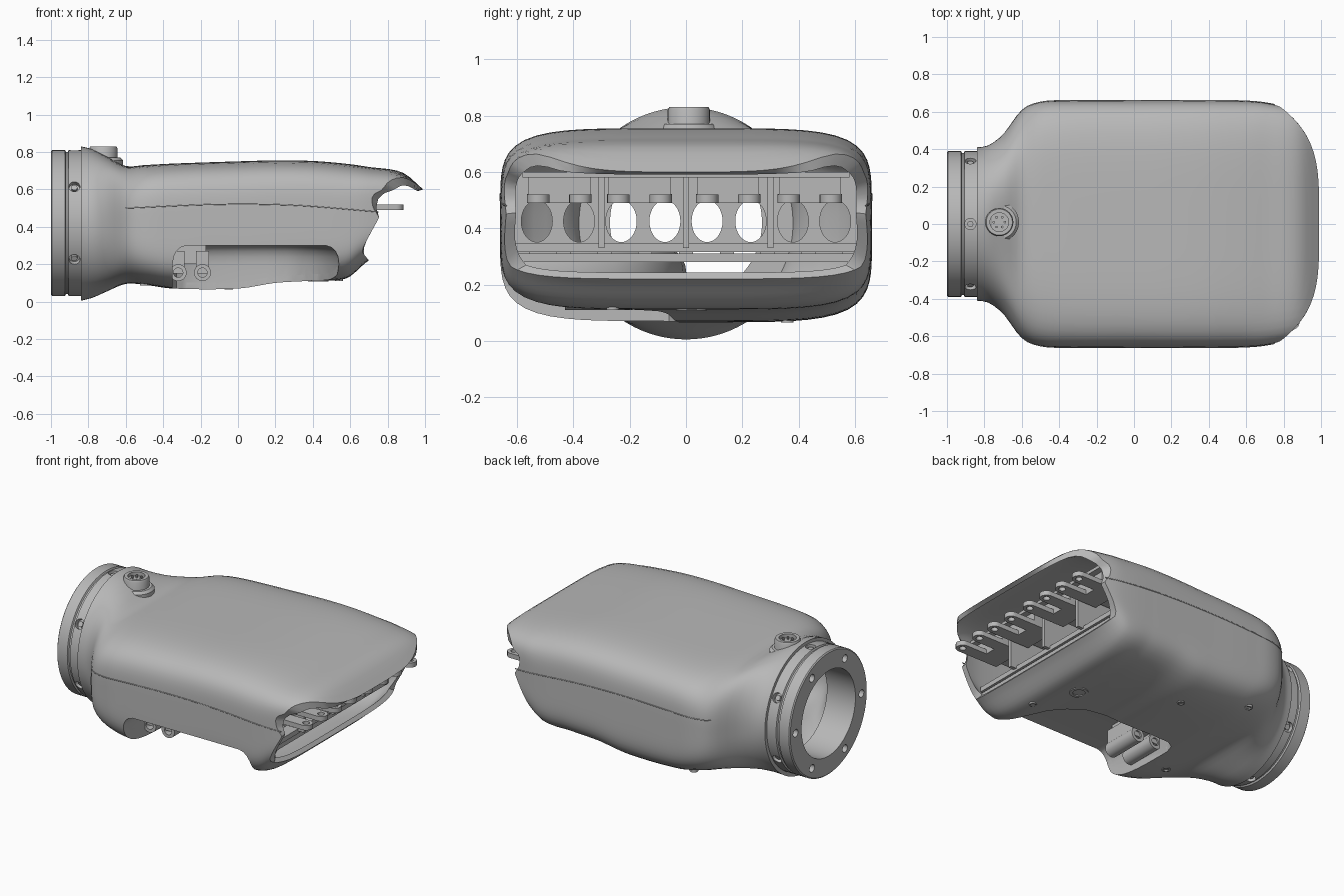
import bpy, bmesh, math
from mathutils import Matrix, Vector

cube = bpy.data.objects.get("Cube")
if cube:
    bpy.data.objects.remove(cube, do_unlink=True)

GREY = bpy.data.materials.new("machined grey")
GREY.use_nodes = True
GREY.diffuse_color = (.48, .48, .48, 1)
GREY.node_tree.nodes["Principled BSDF"].inputs["Base Color"].default_value = (.48, .48, .48, 1)
ZC = 0.42          # wrist axis height


def finish(name, bm):
    bmesh.ops.recalc_face_normals(bm, faces=bm.faces)
    if bm.calc_volume(signed=True) < 0:
        bmesh.ops.reverse_faces(bm, faces=bm.faces)
    me = bpy.data.meshes.new(name)
    bm.to_mesh(me)
    bm.free()
    me.materials.append(GREY)
    ob = bpy.data.objects.new(name, me)
    bpy.context.collection.objects.link(ob)
    return ob


def cut(ob, cutter, operation="DIFFERENCE"):
    mod = ob.modifiers.new("cut", "BOOLEAN")
    mod.operation, mod.solver, mod.object = operation, "EXACT", cutter
    bpy.context.view_layer.update()
    dg = bpy.context.evaluated_depsgraph_get()
    me = bpy.data.meshes.new_from_object(ob.evaluated_get(dg))
    ob.modifiers.clear()
    ob.data = me
    bpy.data.objects.remove(cutter, do_unlink=True)


def box(name, x0, x1, y0, y1, z0, z1):
    bm = bmesh.new()
    m = Matrix.Translation(((x0 + x1) / 2, (y0 + y1) / 2, (z0 + z1) / 2))
    bmesh.ops.create_cube(bm, size=1, matrix=m @ Matrix.Diagonal((x1 - x0, y1 - y0, z1 - z0, 1)))
    return finish(name, bm)


def rods(name, items, r, depth, scale_z=1, sides=24):
    """Cylinders in one mesh, from (centre, axis) pairs."""
    bm = bmesh.new()
    for c, axis in items:
        q = Vector(axis).to_track_quat("Z", "Y").to_matrix().to_4x4()
        m = Matrix.Translation(c) @ Matrix.Diagonal((1, 1, scale_z, 1)) @ q
        bmesh.ops.create_cone(bm, cap_ends=True, segments=sides, radius1=r, radius2=r, depth=depth, matrix=m)
    return finish(name, bm)


def skin(name, rows, closed=False):
    """Faces between rings of points; either loops back or is capped."""
    bm = bmesh.new()
    rings = [[bm.verts.new(c) for c in row] for row in rows]
    n = len(rows[0])
    for a, b in zip(rings, rings[1:] + rings[:1] if closed else rings[1:]):
        for i in range(n):
            j = (i + 1) % n
            bm.faces.new((a[i], a[j], b[j], b[i]))
    if not closed:
        bm.faces.new(rings[0])
        bm.faces.new(rings[-1])
    return finish(name, bm)


def lathe(name, profile, centre, axis, sides=64):
    """Closed (along, radius) profile turned about an axis."""
    m = Matrix.Translation(centre) @ Vector(axis).to_track_quat("Z", "Y").to_matrix().to_4x4()
    turns = [2 * math.pi * k / sides for k in range(sides)]
    return skin(name, [[m @ Vector((r * math.cos(a), r * math.sin(a), h)) for a in turns] for h, r in profile], True)


# Palm sections: x, half width, top, bottom, squareness
SECT = [(-.84, .41, .83, .005, 2), (-.78, .42, .815, .02, 2.1), (-.7, .48, .775, .055, 2.5),
        (-.6, .61, .725, .095, 3.3), (-.5, .652, .73, .09, 4.2), (-.35, .66, .738, .07, 4.8),
        (0, .66, .75, .07, 5), (.2, .66, .755, .1, 5), (.4, .66, .752, .112, 5),
        (.58, .658, .737, .125, 5), (.7, .648, .72, .22, 5), (.88, .61, .69, .3, 5), (.99, .57, .6, .32, 5)]
# Opening outline: z, x
END = [(.22, .7), (.27, .66), (.35, .7), (.45, .755), (.5, .8), (.55, .87), (.58, .93), (.6, .99)]
PHIS = [2 * math.pi * i / 96 for i in range(96)]


def lerp_table(t, rows, smooth=False):
    t = min(max(t, rows[0][0]), rows[-1][0])
    i = next(k for k in range(len(rows) - 1) if t <= rows[k + 1][0])
    a, b = rows[i], rows[i + 1]
    h = b[0] - a[0]
    f = (t - a[0]) / h
    if not smooth:
        return [p + (q - p) * f for p, q in zip(a[1:], b[1:])]
    p, n = rows[max(i - 1, 0)], rows[min(i + 2, len(rows) - 1)]
    out = []
    for k in range(1, len(a)):
        m0 = (b[k] - p[k]) / (b[0] - p[0]) * h
        m1 = (n[k] - a[k]) / (n[0] - a[0]) * h
        out.append((2*f**3 - 3*f*f + 1) * a[k] + (f**3 - 2*f*f + f) * m0 + (3*f*f - 2*f**3) * b[k] + (f**3 - f*f) * m1)
    return out


def section_point(x, phi, d):
    hw, zt, zb, n = lerp_table(x, SECT, True)
    s, c = math.sin(phi), math.cos(phi)
    r = (abs(s) ** n + abs(c) ** n) ** (-1 / n)
    return x, (hw - d) * s * r, (zt + zb) / 2 + ((zt - zb) / 2 - d) * c * r


def end_x(phi, d):
    x = .8
    for _ in range(50):
        _, y, z = section_point(x, phi, d)
        goal = lerp_table(z, END)[0] - .2 * (abs(y) / .62) ** 4 * min(max((z - .45) / .15, 0), 1)
        x += .25 * (goal - x)
    return x


def palm_rows(d, ends):
    """Rings from the wrist to the given end of each lengthwise line."""
    rows = [[section_point(-.84 + 1.14 * k / 38, p, d) for p in PHIS] for k in range(39)]
    for k in range(1, 21):
        rows.append([section_point(.3 + (e - .3) * k / 20, p, d) for p, e in zip(PHIS, ends)])
    return rows


# Thumb recess outline in plan
NOTCH = [(-.35, -.8), (-.35, -.12), (-.33, -.06), (-.28, -.03), (-.15, -.025), (0, -.035), (.15, -.06),
         (.27, -.1), (.36, -.17), (.43, -.26), (.48, -.38), (.53, -.55), (.56, -.8)]


def recess(name, grow):
    """Round-topped block, enlarged by grow."""
    rows = []
    for z, s in ((-.2, 1), (.2, 1), (.24, .985), (.27, .95), (.29, .9), (.3, .83)):
        s *= 1 + grow * 2.5
        rows.append([(.08 + (x - .08) * s, -.4 + (y + .4) * s, z + grow) for x, y in NOTCH])
    return skin(name, rows)


# Double-walled palm shell, open at both ends, with the recess walled off
outer, inner = (palm_rows(d, [end_x(p, d) for p in PHIS]) for d in (0, .035))
shell = skin("palm_shell", outer + inner[::-1], True)
cut(shell, recess("recess_cutter", 0))
pocket = recess("thumb_recess_wall", .03)
cut(pocket, skin("palm_limit", palm_rows(.003, [.64] * 96)), "INTERSECT")
cut(pocket, recess("recess_cutter", 0))

# Wrist ring with face and side bolt holes
ring = lathe("wrist_ring", [(-1, .27), (-1, .383), (-.994, .39), (-.925, .39), (-.92, .38), (-.91, .38),
                            (-.905, .39), (-.8, .39), (-.8, .27)], (0, 0, ZC), (1, 0, 0), 96)
around = [(math.cos(k * math.pi / 3), math.sin(k * math.pi / 3)) for k in range(6)]
cut(ring, rods("face_holes", [((-1, c * .33, ZC + s * .33), (1, 0, 0)) for c, s in around], .024, .12))
cut(ring, rods("side_holes", [((-.875, -s * .39, ZC + c * .39), (0, -s, c)) for c, s in around], .03, .06))
rods("wrist_side_screws", [((-.875, -s * .365, ZC + c * .365), (0, -s, c)) for c, s in around], .016, .03)

# Connector on top of the wrist
lathe("connector_base", [(.66, .07), (.66, .105), (.755, .105), (.77, .09), (.77, .07)], (-.72, .01, 0), (0, 0, 1))
lathe("connector_collar", [(.7, .05), (.7, .075), (.82, .075), (.83, .07), (.83, .05)], (-.72, .01, 0), (0, 0, 1), 32)
rods("connector_core", [((-.72, .01, .75), (0, 0, 1))], .055, .11)
pins = [((-.72 + c * .03, .01 + s * .03, .81), (0, 0, 1)) for c, s in around]
rods("connector_pins", pins, .007, .02, 1, 10)

# Knuckle frame: bulkhead, tray, dividers and bars
bulk = box("knuckle_bulkhead", .32, .36, -.61, .61, .32, .6)
cut(bulk, rods("window_cutter", [((.34, s * y, .425), (1, 0, 0)) for y in (.075, .23, .38, .53) for s in (-1, 1)],
               .055, .2, 1.35, 32))
box("knuckle_ceiling", .34, .74, -.58, .58, .58, .6)
box("tray_upper", .56, .64, -.61, .61, .315, .345)
box("tray_lower", .57, .63, -.61, .61, .28, .31)
for y in (-.3, 0, .3):
    box("knuckle_divider", .34, .68, y - .011, y + .011, .33, .59)
for k in range(9):
    y = -.58 + k * .145
    box("tray_bar", .34, .58, y - .025, y + .025, .305, .34)

# Four knuckle forks
for y in (-.45, -.165, .15, .44):
    box("knuckle_mount", .4, .7, y - .11, y + .11, .52, .59)
    box("fork_bridge", .56, .7, y - .115, y + .115, .49, .522)
    for s in (-1, 1):
        c = y + s * .075
        arc = [(.845 + .04 * math.cos(a), c + .04 * math.sin(a))
               for a in (-math.pi / 2 + math.pi * k / 12 for k in range(13))]
        plan = [(.62, c - .04)] + arc + [(.62, c + .04)]
        lug = skin("fork_lug", [[(x, v, z) for x, v in plan] for z in (.49, .52)])
        cut(lug, rods("lug_hole", [((.845, c, .5), (0, 0, 1))], .02, .2))

# Thumb hinge in the recess
box("thumb_hinge_block", -.34, -.17, -.4, -.2, .2, .31)
for x in (-.32, -.19):
    box("thumb_hinge_arm", x - .035, x + .035, -.42, -.2, .15, .27)
    lathe("thumb_hinge_barrel", [(-.43, .025), (-.43, .045), (-.19, .045), (-.19, .025)], (x, 0, .155), (0, 1, 0), 32)


# Screws and button under the palm
def underside(x, y):
    hw, zt, zb, n = lerp_table(x, SECT, True)
    return (zt + zb) / 2 - (zt - zb) / 2 * (1 - abs(y / hw) ** n) ** (1 / n)


for name, x, y, r in (("palm_button", .43, .02, .055), ("palm_screw", .54, -.26, .022), ("palm_screw", -.05, .36, .022),
                      ("palm_screw", -.42, .52, .025), ("palm_screw", -.5, -.31, .025)):
    z = underside(x, y)
    lathe(name, [(z - .006, r * .65), (z - .006, r), (z + .02, r), (z + .02, r * .65)], (x, y, 0), (0, 0, 1), 32)

for ob in bpy.context.scene.objects:
    if ob.type == "MESH":
        ob.select_set(True)
        bpy.context.view_layer.objects.active = ob
bpy.ops.object.shade_smooth_by_angle(angle=math.radians(32))

# Fine parting line along each side
for side in (-1, 1):
    cu = bpy.data.curves.new("side_seam", "CURVE")
    cu.dimensions, cu.bevel_depth, cu.bevel_resolution = "3D", .003, 1
    sp = cu.splines.new("POLY")
    sp.points.add(40)
    for k, p in enumerate(sp.points):
        x = -.6 + 1.35 * k / 40
        z = lerp_table(x, [(-.6, .5), (-.1, .52), (.3, .515), (.75, .48)], True)[0]
        hw, zt, zb, n = lerp_table(x, SECT, True)
        v = abs(z - (zt + zb) / 2) / ((zt - zb) / 2)
        p.co = (x, side * hw * (1 - v ** n) ** (1 / n), z, 1)
    cu.materials.append(GREY)
    bpy.context.collection.objects.link(bpy.data.objects.new("side_seam", cu))
